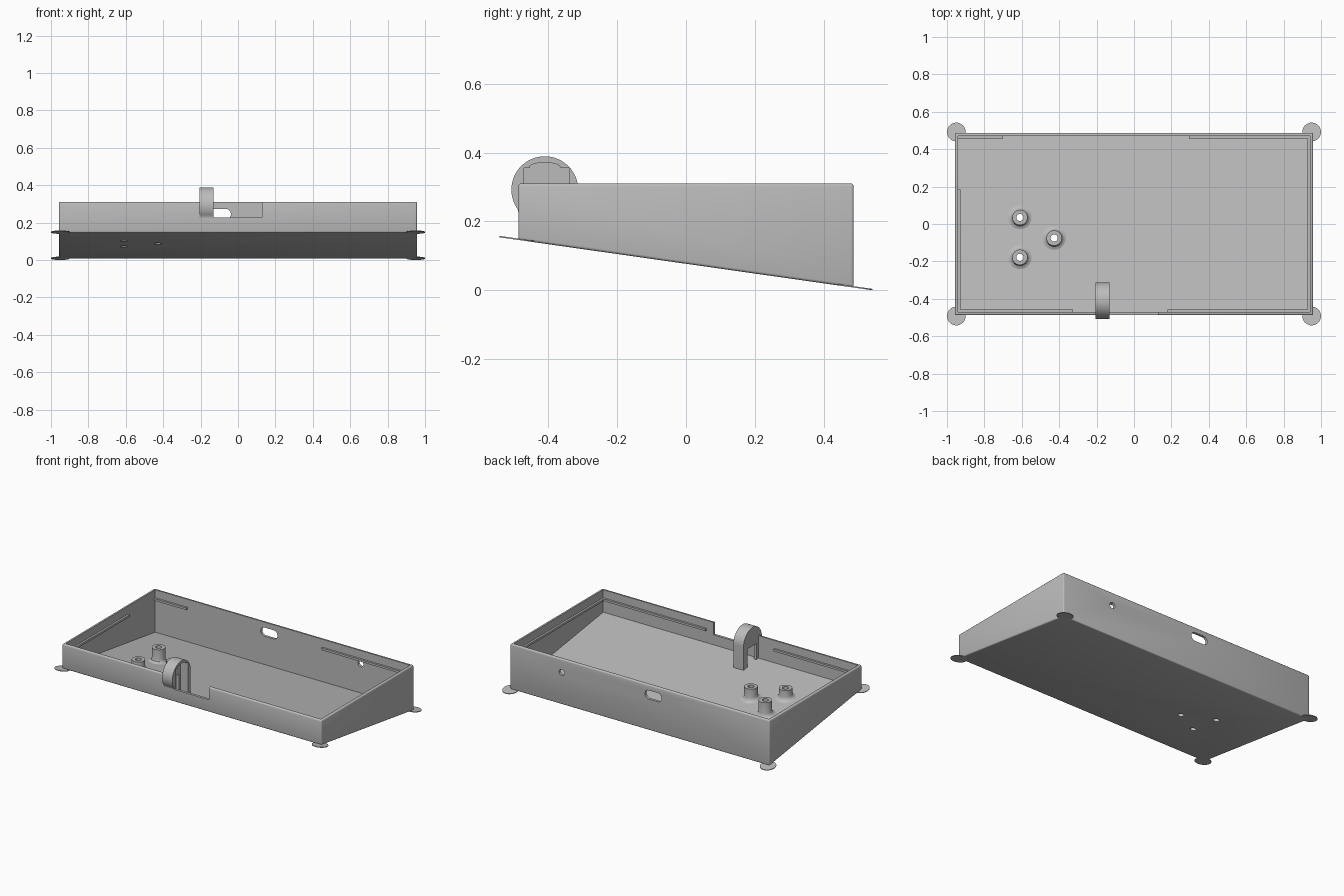
import bpy, bmesh
from math import sin, cos, pi, radians
from mathutils import Vector

if "Cube" in bpy.data.objects:
    bpy.data.objects.remove(bpy.data.objects["Cube"], do_unlink=True)

grey = bpy.data.materials.new("plain grey")
grey.use_nodes = True
grey.diffuse_color = (0.5, 0.5, 0.5, 1)
grey.node_tree.nodes["Principled BSDF"].inputs["Base Color"].default_value = grey.diffuse_color

HX, HY, TOP = 0.957, 0.487, 0.31   # tray half sizes and rim height
WALL, FLOOR = 0.017, 0.017


def base(y):
    """Height of the sloping underside."""
    return 0.077 - 0.142 * y


def finish(name, bm):
    bmesh.ops.recalc_face_normals(bm, faces=bm.faces)
    mesh = bpy.data.meshes.new(name)
    bm.to_mesh(mesh)
    bm.free()
    mesh.materials.append(grey)
    obj = bpy.data.objects.new(name, mesh)
    bpy.context.collection.objects.link(obj)
    return obj


def prism(name, points, offset):
    """Extrude a closed outline of 3D points by an offset."""
    bm = bmesh.new()
    face = bm.faces.new([bm.verts.new(p) for p in points])
    new = bmesh.ops.extrude_face_region(bm, geom=[face])["geom"]
    bmesh.ops.translate(bm, vec=Vector(offset),
                        verts=[v for v in new if isinstance(v, bmesh.types.BMVert)])
    return finish(name, bm)


def box(name, x0, x1, y0, y1, z0, z1):
    return prism(name, [(x0, y0, z0), (x1, y0, z0), (x1, y1, z0), (x0, y1, z0)],
                 (0, 0, z1 - z0))


def wedge(name, hx, hy, lift, top, bevel=0):
    """Box whose underside follows the slope."""
    bm = bmesh.new()
    bmesh.ops.create_cube(bm, size=2)
    for v in bm.verts:
        y = v.co.y * hy
        v.co = (v.co.x * hx, y, top if v.co.z > 0 else base(y) + lift)
    if bevel:
        bmesh.ops.bevel(bm, geom=bm.edges[:], offset=bevel, segments=3,
                        profile=0.5, affect='EDGES')
    return finish(name, bm)


def cut(obj, *cutters):
    for c in cutters:
        c.hide_render = True
        mod = obj.modifiers.new("cut", 'BOOLEAN')
        mod.operation, mod.solver, mod.object = 'DIFFERENCE', 'EXACT', c
        bpy.context.view_layer.objects.active = obj
        bpy.ops.object.modifier_apply(modifier=mod.name)
        bpy.data.objects.remove(c, do_unlink=True)


def stadium(x, z, r, half, y, n=12):
    """Upright outline with round ends; half = 0 gives a circle."""
    pts = []
    for side in (1, -1):
        for i in range(n + (half > 0)):
            a = side * pi / 2 * -1 + pi * i / n
            pts.append((x + side * half + r * cos(a), y, z + r * sin(a)))
    return pts


def circle(x, y, r, n=32):
    return [(x + r * cos(2 * pi * i / n), y + r * sin(2 * pi * i / n)) for i in range(n)]


# Tray with hollow inside
posts = [(-0.61, 0.035), (-0.61, -0.178), (-0.427, -0.075)]
tray = wedge("tray", HX, HY, 0, TOP, 0.008)
cut(tray,
    wedge("inside_cutter", HX - WALL, HY - WALL, FLOOR, 0.5),
    box("notch_cutter", -0.13, 0.127, -0.6, -0.44, 0.227, 0.5),
    prism("slot_cutter", stadium(-0.1, 0.245, 0.029, 0.033, 0.4), (0, 0.2, 0)),
    prism("hole_cutter", stadium(0.576, 0.222, 0.02, 0, 0.4), (0, 0.2, 0)),
    *[prism("screw_cutter", [(px, py, 0) for px, py in circle(x, y, 0.019)], (0, 0, 0.3))
      for x, y in posts])

# Hollow screw posts with a flared foot on the sloping floor
for k, (x, y) in enumerate(posts):
    bm = bmesh.new()
    rings = []
    # radius, height, and whether the height is measured from the floor
    for r, h, sloped in ((0.066, -0.001, 1), (0.053, 0.004, 1), (0.045, 0.011, 1),
                         (0.041, 0.025, 1), (0.041, 0.183, 0), (0.019, 0.183, 0),
                         (0.019, -0.004, 1)):
        rings.append([bm.verts.new((px, py, h + sloped * (base(py) + FLOOR)))
                      for px, py in circle(x, y, r)])
    for a, b in zip(rings, rings[1:]):
        for i in range(len(a)):
            j = (i + 1) % len(a)
            bm.faces.new((a[i], a[j], b[j], b[i]))
    finish(f"screw_post_{k + 1}", bm)

# Thin round corner pads
for sx, side in ((1, "left"), (-1, "right")):
    for sy, end in ((1, "back"), (-1, "front")):
        prism(f"{end}_{side}_pad",
              [(x, y, base(y)) for x, y in circle(sx * 0.95, sy * 0.492, 0.05, 40)],
              (0, 0, 0.004))

# Lid rails along the inner walls
ix, iy, rail = HX - WALL, HY - WALL, 0.013
for name, x0, x1, y0, y1 in (
        ("back_rail_right", -ix, -0.7, iy - rail, iy),
        ("back_rail_left", 0.295, ix, iy - rail, iy),
        ("front_rail_right", -ix, -0.325, -iy, rail - iy),
        ("front_rail_left", 0.178, ix, -iy, rail - iy),
        ("right_rail", -ix, rail - ix, -iy, 0.185),
        ("left_rail", ix - rail, ix, -iy, iy)):
    # overlap the wall slightly so that the parts are joined
    o = 0.004
    box(name, x0 - o * (x0 == -ix), x1 + o * (x1 == ix),
        y0 - o * (y0 == -iy), y1 + o * (y1 == iy), 0.243, 0.257)

# Arched bracket at the front
cy, cz, R = -0.41, 0.292, 0.097
outline = [(-0.205, cy + R * cos(radians(a)), cz + R * sin(radians(a)))
           for a in [217 * i / 40 for i in range(41)]]
outline += [(-0.205, y, base(y) + 0.006) for y in (-0.48, cy + R)]
bracket = prism("arched_bracket", outline, (0.075, 0, 0))
pocket = [(-0.47, 0.05), (-0.47, 0.355), (-0.452, 0.355)]
pocket += [(cy + 0.045 * cos(pi * i / 10), 0.357 + 0.014 * sin(pi * i / 10))
           for i in range(10, -1, -1)]
pocket += [(-0.36, 0.355), (-0.34, 0.355), (-0.34, 0.05)]
cut(bracket,
    prism("pocket_cutter", [(-0.187, y, z) for y, z in pocket], (0.1, 0, 0)),
    box("opening_cutter", -0.3, -0.15, -0.45, -0.357, 0.05, 0.265))

# Smooth curves, keep edges sharp
bpy.ops.object.select_all(action='DESELECT')
for o in bpy.data.objects:
    if o.type == 'MESH' and grey.name in o.data.materials:
        o.select_set(True)
        bpy.context.view_layer.objects.active = o
bpy.ops.object.shade_smooth_by_angle(angle=radians(35))
